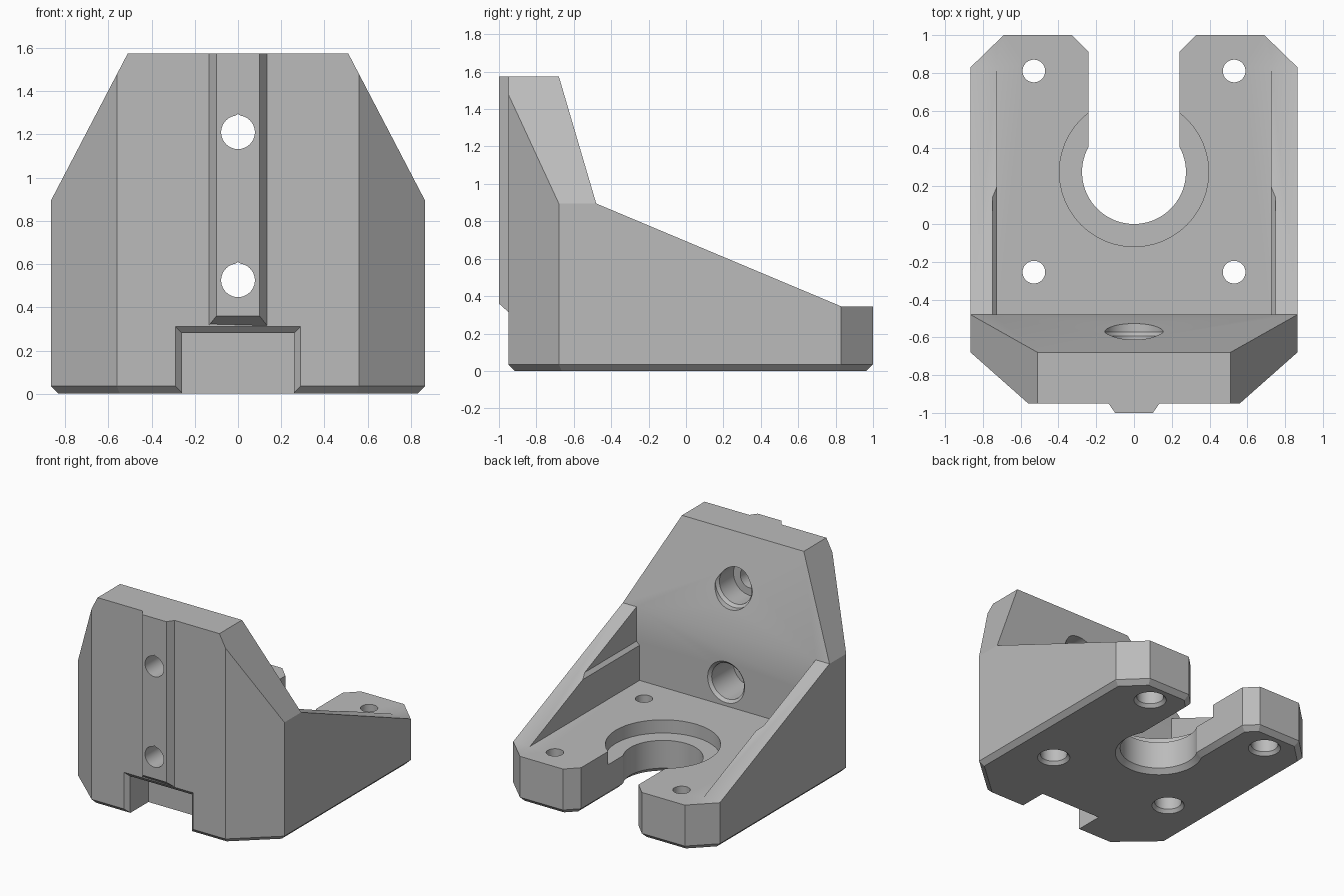
import bpy, bmesh
from math import sin, cos, pi, asin, sqrt
from mathutils import Vector

cube = bpy.data.objects.get("Cube")
if cube:
    bpy.data.objects.remove(cube, do_unlink=True)

grey = bpy.data.materials.new("plain_grey")
grey.use_nodes = True
COLOUR = (0.5, 0.5, 0.5, 1)
grey.diffuse_color = COLOUR
grey.node_tree.nodes["Principled BSDF"].inputs["Base Color"].default_value = COLOUR


def loft(name, rings):
    """Closed solid through rings of equal point count."""
    bm = bmesh.new()
    loops = [[bm.verts.new(p) for p in ring] for ring in rings]
    n = len(loops[0])
    for a, b in zip(loops, loops[1:]):
        for i in range(n):
            j = (i + 1) % n
            bm.faces.new((a[i], a[j], b[j], b[i]))
    bm.faces.new(loops[0][::-1])
    bm.faces.new(loops[-1])
    bmesh.ops.recalc_face_normals(bm, faces=bm.faces[:])
    mesh = bpy.data.meshes.new(name)
    bm.to_mesh(mesh)
    bm.free()
    mesh.materials.append(grey)
    ob = bpy.data.objects.new(name, mesh)
    bpy.context.collection.objects.link(ob)
    return ob


def combine(target, tool, operation="DIFFERENCE"):
    mod = target.modifiers.new("cut", "BOOLEAN")
    mod.operation, mod.solver, mod.object = operation, "EXACT", tool
    bpy.context.view_layer.objects.active = target
    bpy.ops.object.modifier_apply(modifier=mod.name)
    bpy.data.objects.remove(tool, do_unlink=True)


def inset(points, d):
    """Move a counter-clockwise outline inward by d."""
    out = []
    for i, p in enumerate(points):
        a, b, c = Vector(points[i - 1]), Vector(p), Vector(points[(i + 1) % len(points)])
        e, f = (b - a).normalized(), (c - b).normalized()
        n1, n2 = Vector((-e.y, e.x)), Vector((-f.y, f.x))
        out.append(tuple(b + (n1 + n2) * d / (1 + n1.dot(n2))))
    return out


def flat(points, z):
    return [(x, y, z) for x, y in points]


def circle(r, n=48, peak=1.0):
    pts = [(r * cos(2 * pi * i / n), r * sin(2 * pi * i / n)) for i in range(n)]
    pts[n // 4] = (0, r * peak)
    return pts


def rect(x, y0, y1):
    return [(-x, y0), (x, y0), (x, y1), (-x, y1)]


def round_cut(x, y, steps):
    """Vertical stepped hole; steps are (z, radius)."""
    combine(bracket, loft("hole", [[(x + u, y + v, z) for u, v in circle(r)] for z, r in steps]))


def plate_cut(z, steps, peak=1.0):
    """Front-to-back stepped hole; steps are (y, radius)."""
    combine(bracket, loft("hole", [[(u, y, z + v) for u, v in circle(r, peak=peak)] for y, r in steps]))


# Footprint with cropped corners and a keyhole slot, bottom edge chamfered
BORE, BORE_Y, SLOT, TOP, FLOOR = 0.275, 0.275, 0.24, 1.575, 0.345
start = asin(sqrt(BORE ** 2 - SLOT ** 2) / BORE)
half = [(0.56, -0.95), (0.865, -0.68), (0.865, 0.83), (0.69, 1), (0.33, 1), (SLOT, 0.91)]
for i in range(24):
    a = start - (start + pi / 2) * i / 24
    half.append((BORE * cos(a), BORE_Y + BORE * sin(a)))
outline = half + [(0, BORE_Y - BORE)] + [(-x, y) for x, y in reversed(half)]
bracket = loft("mounting_bracket", [flat(inset(outline, 0.035), 0), flat(outline, 0.035), flat(outline, TOP)])

# Side profile: leaning plate back and sloping gusset tops
side = [(-0.68, TOP), (-0.48, 0.895), (0.83, FLOOR), (1.2, FLOOR), (1.2, 2), (-0.805, 2)]
combine(bracket, loft("profile_cutter", [[(x, y, z) for y, z in side] for x in (-1.2, 1.2)]))

# Sloped upper corners of the plate
for s in (-1, 1):
    corner = [(0.51, TOP), (0.865, 0.895), (1.0435, 0.553), (1.4, 2), (0.288, 2)]
    combine(bracket, loft("corner_cutter", [[(s * x, y, z) for x, z in corner] for y in (-1.3, 1.3)]))

# Space between the gussets, with a small ledge on each wall
combine(bracket, loft("cavity_cutter", [
    flat(rect(w, -0.48, 1.2), z) for w, z in ((0.725, FLOOR), (0.725, 0.61), (0.75, 0.635), (0.75, 1.1))]))

# Front notch with chamfered mouth
notch = ((-1.0, 0.34, 0.365), (-0.92, 0.26, 0.28), (-0.7, 0.26, 0.28))
combine(bracket, loft("notch_cutter", [
    [(-w, y, -0.1), (w, y, -0.1), (w, y, h), (-w, y, h)] for y, w, h in notch]))

# Locating rail on the front
rail = [(-0.135, -0.94), (-0.135, -0.95), (-0.1, -1), (0.1, -1), (0.135, -0.95), (0.135, -0.94)]
rail_bottom = [(x, y, 0.36 if y == -1 else 0.315) for x, y in rail]
combine(bracket, loft("rail", [rail_bottom, flat(rail, TOP)]), "UNION")

# Plate screw holes with counterbores from behind
for z in (0.525, 1.21):
    plate_cut(z, [(-1.1, 0.078), (-0.7, 0.078)], peak=1.1)
    face = -0.48 if z < 0.895 else -0.573
    plate_cut(z, [(-0.76, 0.135), (face - 0.02, 0.135), (face, 0.155), (-0.3, 0.155)])

# Shallow seat around the central bore
round_cut(0, BORE_Y, [(0.245, 0.395), (0.42, 0.395)])

# Base screw holes with counterbores from below
for x in (-0.53, 0.53):
    for y in (-0.255, 0.81):
        round_cut(x, y, [(-0.1, 0.06), (0.5, 0.06)])
        round_cut(x, y, [(-0.1, 0.115), (0, 0.115), (0.025, 0.095), (0.17, 0.095)])

bpy.ops.object.select_all(action="DESELECT")
bracket.select_set(True)
bpy.context.view_layer.objects.active = bracket
bpy.ops.object.shade_smooth_by_angle(angle=0.4)
